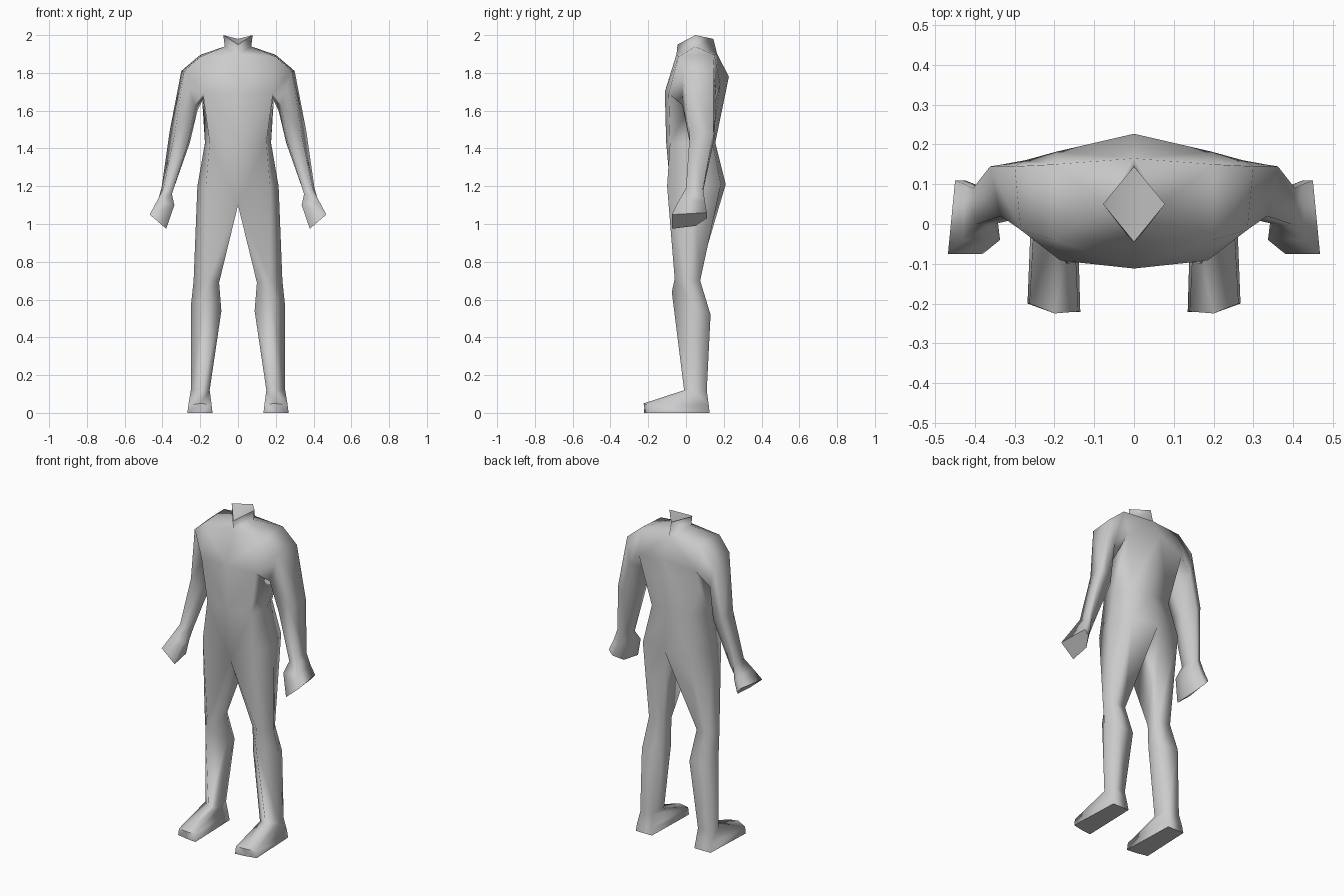
import bpy, bmesh

if "Cube" in bpy.data.objects:
    bpy.data.objects.remove(bpy.data.objects["Cube"])

skin = bpy.data.materials.new("light grey")
skin.diffuse_color = (0.6, 0.6, 0.6, 1)
skin.use_nodes = True
skin.node_tree.nodes["Principled BSDF"].inputs["Base Color"].default_value = skin.diffuse_color

bm = bmesh.new()


def ring(*points):
    return [bm.verts.new(p) for p in points]


def bridge(a, b, closed=True):
    """Join two rings of equal size with quads."""
    n = len(a)
    for i in range(n if closed else n - 1):
        j = (i + 1) % n
        bm.faces.new((a[i], a[j], b[j], b[i]))


def loft(rings):
    """Limb through closed rings, with a crisp flat end."""
    for a, b in zip(rings, rings[1:]):
        bridge(a, b)
    cap = bm.faces.new(rings[-1])
    for e in cap.edges:
        e.smooth = False


# Torso half rings: front middle, front side, side, back side, back middle
hip = ring((0, -.075, 1.10), (.17, -.10, 1.2), (.215, .04, 1.2), (.165, .185, 1.21), (0, .21, 1.21))
waist = ring((0, -.105, 1.43), (.15, -.085, 1.43), (.175, .03, 1.43), (.135, .14, 1.43), (0, .155, 1.43))
chest = ring((0, -.112, 1.70), (.185, -.092, 1.69), (.185, .04, 1.66), (.195, .182, 1.74), (0, .227, 1.78))
bridge(hip, waist, False)
bridge(waist, chest, False)

# Upper chest, upper back and shoulder tops
front, top_front, top_back, back = ring((0, -.05, 1.90), (.2, -.04, 1.885), (.2, .15, 1.895), (0, .165, 1.90))
neck_side, = ring((.07, .05, 1.94))
bm.faces.new((chest[0], chest[1], top_front, front))
bm.faces.new((chest[3], chest[4], back, top_back))
for a, b in ((front, top_front), (top_front, top_back), (top_back, back)):
    bm.faces.new((a, b, neck_side))

# Neck
neck_top = ring((0, -.045, 1.95), (.078, .05, 2.0), (0, .145, 1.98))
bridge([front, neck_side, back], neck_top, False)
bm.faces.new(neck_top)
for a, b in zip(neck_top, neck_top[1:]):
    bm.edges.get((a, b)).smooth = False

# Arm: outer front, outer back, back, inner, front
loft([
    [top_front, top_back, chest[3], chest[2], chest[1]],
    ring((.285, -.015, 1.81), (.30, .145, 1.81), (.275, .16, 1.66), (.215, .06, 1.60), (.23, -.02, 1.63)),
    ring((.335, .02, 1.48), (.362, .145, 1.49), (.33, .15, 1.45), (.255, .10, 1.43), (.265, .02, 1.43)),
    ring((.395, .0, 1.19), (.405, .09, 1.19), (.385, .09, 1.17), (.35, .07, 1.16), (.35, 0, 1.16)),
    ring((.43, -.04, 1.12), (.425, .10, 1.12), (.40, .10, 1.09), (.36, .04, 1.09), (.337, -.04, 1.10)),
    ring((.468, -.075, 1.05), (.45, .11, 1.06), (.425, .11, 1.03), (.39, .05, .99), (.38, -.075, .975)),
])

# Leg and foot: inner front, front, outer, back, inner back
leg = [
    hip,
    ring((.10, 0, .69), (.17, -.06, .71), (.235, .01, .70), (.20, .075, .70), (.115, .06, .70)),
    ring((.088, .02, .54), (.17, -.075, .64), (.25, .04, .56), (.21, .13, .52), (.10, .11, .52)),
    ring((.15, .0, .12), (.195, -.01, .12), (.25, .04, .12), (.235, .11, .12), (.155, .105, .12)),
    ring((.14, -.22, .045), (.2, -.225, .05), (.263, -.2, .04), (.25, .12, .045), (.15, .12, .045)),
    ring((.135, -.222, 0), (.2, -.215, 0), (.268, -.2, 0), (.255, .125, 0), (.145, .125, 0)),
]
for a, b in zip(leg, leg[1:]):
    # the crotch edge lies on the middle line and is shared by both legs
    bridge(a, b)
sole = bm.faces.new(leg[-1])
for e in sole.edges:
    e.smooth = False
for i in range(2):  # toe rim
    bm.edges.get((leg[-2][i], leg[-2][i + 1])).smooth = False

# Mirror to the other side and weld the middle
half = bm.verts[:] + bm.edges[:] + bm.faces[:]
copy = bmesh.ops.duplicate(bm, geom=half)["geom"]
for v in copy:
    if isinstance(v, bmesh.types.BMVert):
        v.co.x = -v.co.x
bmesh.ops.remove_doubles(bm, verts=bm.verts[:], dist=1e-4)
bmesh.ops.recalc_face_normals(bm, faces=bm.faces[:])
for f in bm.faces:
    f.smooth = True

mesh = bpy.data.meshes.new("body")
bm.to_mesh(mesh)
bm.free()
mesh.materials.append(skin)
body = bpy.data.objects.new("body", mesh)
bpy.context.collection.objects.link(body)
